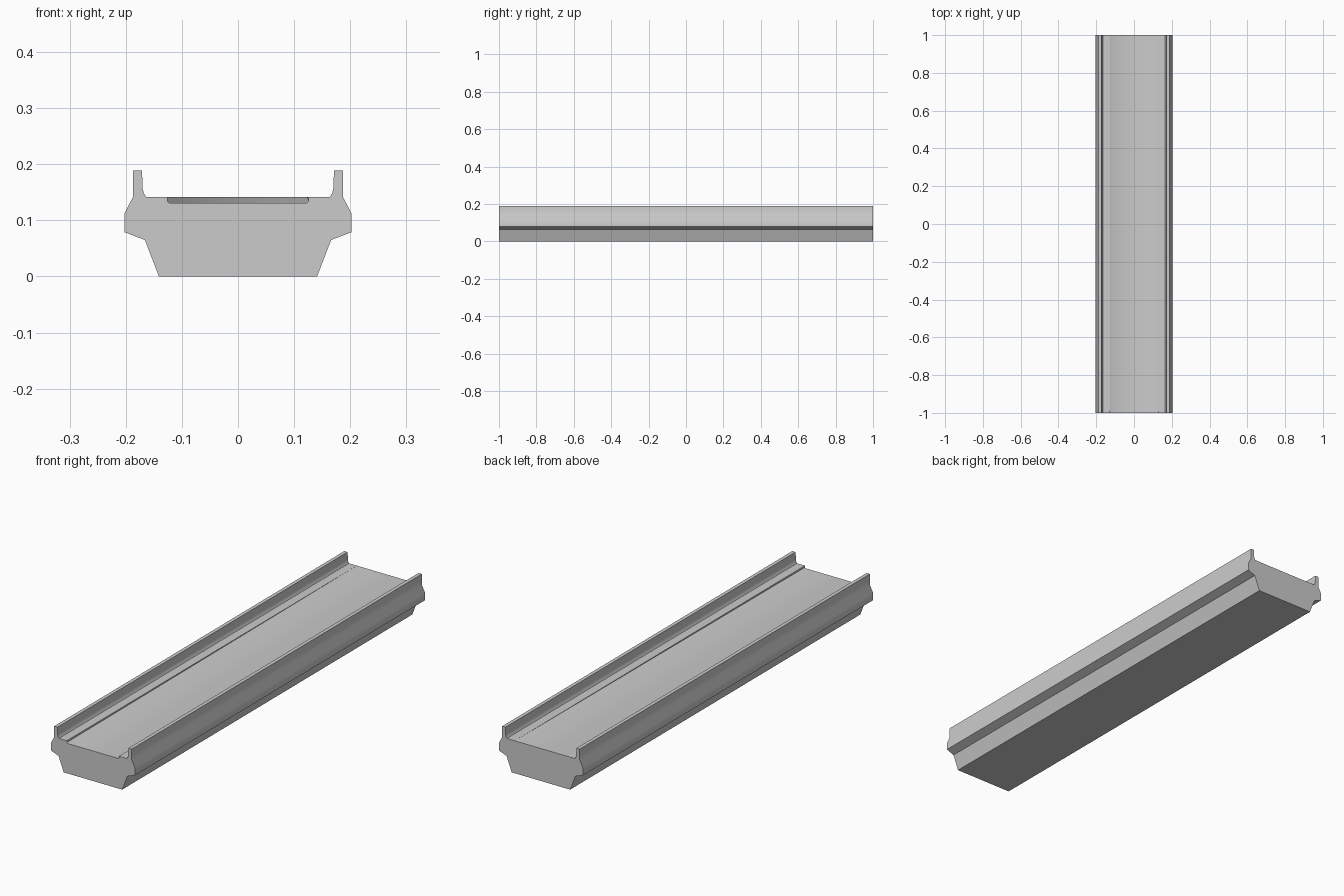
import bpy
import bmesh

if "Cube" in bpy.data.objects:
    bpy.data.objects.remove(bpy.data.objects["Cube"])

LENGTH = 2.0
DECK_Z = 0.142

# Right half of the cross-section, from the base up and over the side rail
HALF = [
    (0.141, 0.0), (0.166, 0.065),              # tapered foot
    (0.2025, 0.079), (0.2025, 0.112),          # side bulge
    (0.187, DECK_Z), (0.187, 0.189),           # rail outer face
    (0.171, 0.189), (0.170, 0.157),            # rail top and inner face
    (0.168, 0.149), (0.164, DECK_Z),           # fillet onto the deck
]


def section(floor_z):
    """Full mirrored outline with a shallow deck channel down to floor_z."""
    drop = DECK_Z - floor_z
    half = HALF + [
        (0.126, DECK_Z),
        (0.126, DECK_Z - drop * 0.7),
        (0.123, floor_z),
    ]
    return half + [(-x, z) for x, z in reversed(half)]


bm = bmesh.new()

# The channel floor rises from the front end to meet the deck at the back
front = [bm.verts.new((x, -LENGTH / 2, z)) for x, z in section(0.131)]
back = [bm.verts.new((x, LENGTH / 2, z)) for x, z in section(DECK_Z - 0.0003)]

# Long sides and end caps
n = len(front)
for i in range(n):
    j = (i + 1) % n
    bm.faces.new((front[i], front[j], back[j], back[i]))
bm.faces.new(front)
bm.faces.new(list(reversed(back)))
bmesh.ops.recalc_face_normals(bm, faces=bm.faces)

mesh = bpy.data.meshes.new("channel_beam")
bm.to_mesh(mesh)
bm.free()
beam = bpy.data.objects.new("channel_beam", mesh)
bpy.context.collection.objects.link(beam)

# Soft shading over the shallow bends, sharp everywhere else
bpy.context.view_layer.objects.active = beam
beam.select_set(True)
bpy.ops.object.shade_smooth_by_angle()
